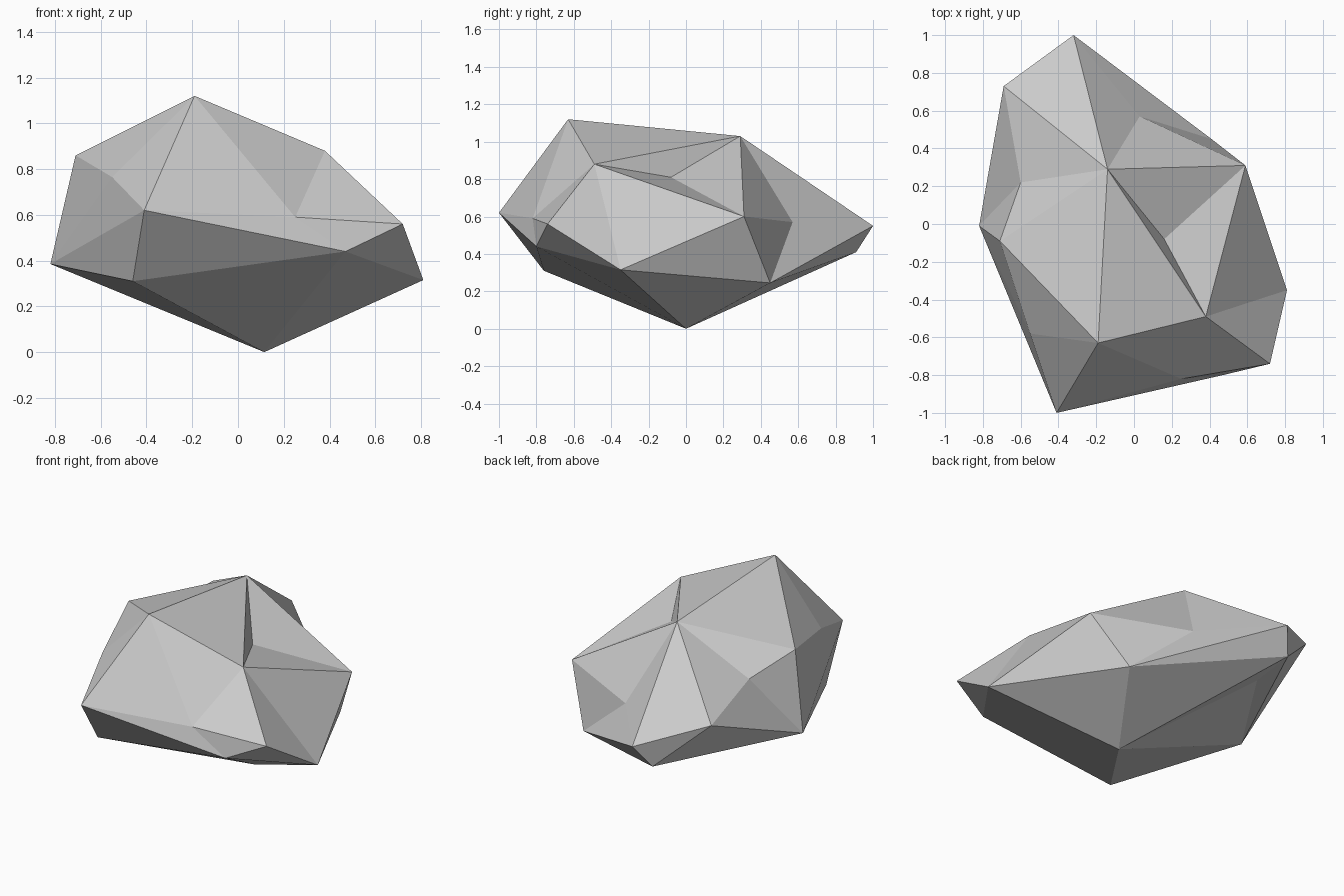
import bpy
import bmesh

# Remove the default cube if it is there
default_cube = bpy.data.objects.get("Cube")
if default_cube:
    bpy.data.objects.remove(default_cube, do_unlink=True)


def make_material(name, colour):
    material = bpy.data.materials.new(name)
    material.use_nodes = True
    material.diffuse_color = colour
    shader = next(n for n in material.node_tree.nodes if n.type == "BSDF_PRINCIPLED")
    shader.inputs["Base Color"].default_value = colour
    shader.inputs["Roughness"].default_value = 0.9
    return material


# Corners of the boulder, grouped by region
corners = {
    # crown: rear peak, front peak, right shoulder, crease, left shoulder
    "F": (-.14, .29, 1.03), "G": (-.19, -.63, 1.12), "I": (.38, -.49, .88),
    "M": (.16, -.08, .81), "E": (-.71, -.09, .86),
    # back: tip, upper corner, hollow, notch, lower tip, lower corner
    "A": (-.32, 1, .55), "B": (-.69, .73, .68), "C": (-.6, .22, .76),
    "N": (.03, .57, .57), "T": (-.4, .91, .41), "U": (.41, .45, .245),
    # +x flank
    "L": (.59, .31, .6), "K": (.81, -.35, .315), "J": (.72, -.74, .56),
    # front
    "P": (.47, -.8, .44), "S": (.25, -.82, .59), "H": (-.41, -1, .62),
    "Q": (-.46, -.76, .31),
    # -x flank
    "V": (-.55, -.58, .765), "D": (-.82, -.01, .385),
    # underside: lowest point and shallow dent
    "R": (.115, 0, 0), "W": (-.42, .61, .39),
}

bm = bmesh.new()
points = {name: bm.verts.new(position) for name, position in corners.items()}


def fan(hub, ring, closed=False):
    """Triangular facets around one corner."""
    path = ring + ring[0] if closed else ring
    for first, second in zip(path, path[1:]):
        bm.faces.new([points[hub], points[first], points[second]])


# Crown, underside, front bump and left bump
fan("F", "GIMLNABCE", closed=True)
fan("R", "UKPQDWT", closed=True)
fan("S", "GIJPH", closed=True)
fan("V", "EGHD", closed=True)

# Flanks joining the crown to the underside
fan("K", "ULIJP")
fan("A", "NUTB")
fan("D", "ECBTW")
fan("Q", "DHP")

# Facets closing the crease and the notch
fan("M", "IL")
fan("N", "LU")

bmesh.ops.recalc_face_normals(bm, faces=bm.faces[:])
mesh = bpy.data.meshes.new("boulder")
bm.to_mesh(mesh)
bm.free()
mesh.materials.append(make_material("stone grey", (.6, .6, .6, 1)))

boulder = bpy.data.objects.new("boulder", mesh)
bpy.context.scene.collection.objects.link(boulder)
